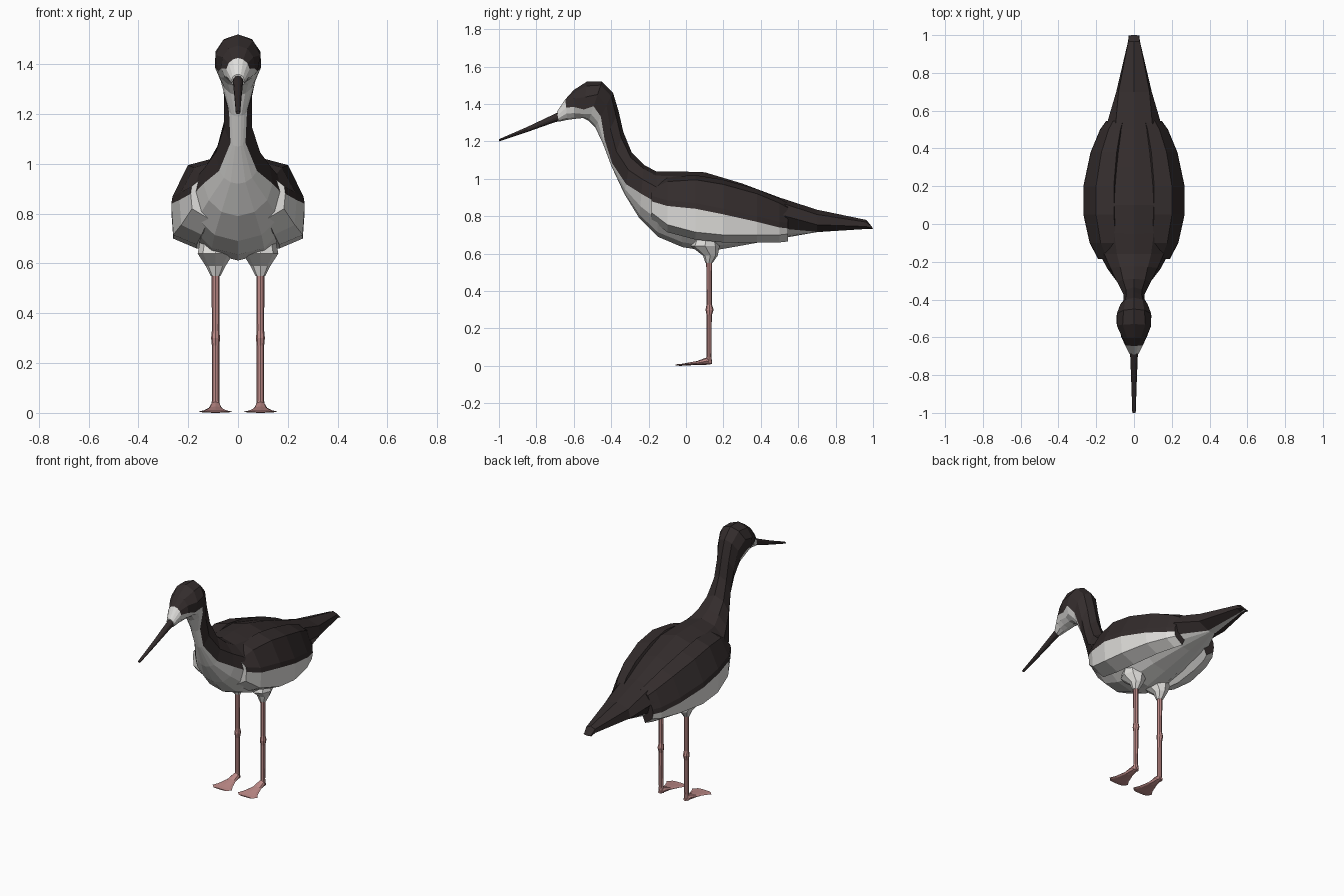
import bpy, bmesh, math
from mathutils import Vector


def material(name, rgb):
    m = bpy.data.materials.new(name)
    m.diffuse_color = (*rgb, 1)
    return m


BLACK = material("dark plumage", (0.033, 0.025, 0.025))
WHITE = material("white plumage", (0.74, 0.73, 0.71))
PINK = material("pink legs", (0.52, 0.26, 0.25))


def skin(name, rings, mats, rule=lambda i, j: 0, mirror=False):
    """Bridge closed rings of points; rule(i, j) picks the material per face."""
    bm = bmesh.new()
    vs = [[bm.verts.new(p) for p in r] for r in rings]
    n = len(vs[0])
    for i in range(len(vs) - 1):
        for j in range(n):
            k = (j + 1) % n
            f = bm.faces.new((vs[i][j], vs[i][k], vs[i + 1][k], vs[i + 1][j]))
            f.material_index = rule(i, j)
    bm.faces.new(vs[0]).material_index = rule(0, 0)
    bm.faces.new(vs[-1]).material_index = rule(len(vs) - 2, 0)
    bmesh.ops.recalc_face_normals(bm, faces=bm.faces)
    me = bpy.data.meshes.new(name)
    bm.to_mesh(me)
    bm.free()
    for m in mats:
        me.materials.append(m)
    ob = bpy.data.objects.new(name, me)
    bpy.context.collection.objects.link(ob)
    if mirror:
        ob.modifiers.new("mirror", 'MIRROR')
    return ob


def ring(ty, tz, by, bz, w, border=90, x=0.0, n=3):
    """Ellipse from top point to bottom point; one vertex sits on the colour border."""
    t, b = Vector((x, ty, tz)), Vector((x, by, bz))
    c, u = (t + b) / 2, (t - b) / 2
    half = [border * i / n for i in range(n)]
    half += [border + (180 - border) * i / n for i in range(n + 1)]
    angles = half + [-a for a in half[-2:0:-1]]
    return [c + u * math.cos(math.radians(a)) + Vector((w * math.sin(math.radians(a)), 0, 0))
            for a in angles]


# body, neck and head: top y z, bottom y z, half width, colour border angle
BODY = [
    (0.995, 0.742, 1.0, 0.732, 0.03, 170),
    (0.965, 0.78, 0.965, 0.732, 0.036, 176),
    (0.70, 0.835, 0.70, 0.715, 0.10, 165),
    (0.50, 0.90, 0.50, 0.68, 0.155, 120),
    (0.30, 0.975, 0.28, 0.64, 0.195, 99),
    (0.10, 1.035, 0.12, 0.612, 0.22, 95),
    (-0.05, 1.04, -0.02, 0.635, 0.21, 90),
    (-0.16, 1.04, -0.15, 0.69, 0.185, 88),
    (-0.225, 1.075, -0.25, 0.79, 0.14, 95),
    (-0.29, 1.14, -0.33, 0.92, 0.09, 122),
    (-0.335, 1.25, -0.40, 1.07, 0.057, 148),
    (-0.36, 1.36, -0.445, 1.19, 0.056, 140),
    (-0.39, 1.46, -0.485, 1.275, 0.075, 112),
    (-0.45, 1.52, -0.52, 1.31, 0.096, 105),
    (-0.53, 1.52, -0.55, 1.325, 0.092, 122),
    (-0.60, 1.475, -0.60, 1.32, 0.068, 100),
    (-0.645, 1.425, -0.635, 1.315, 0.048, 78),
    (-0.69, 1.36, -0.68, 1.305, 0.026, 78),
]
LAST = len(BODY) - 2
skin("body_neck_head", [ring(*r) for r in BODY], [BLACK, WHITE],
     lambda i, j: 1 if 3 <= j < 9 or i == LAST else 0)

# long bill
skin("bill", [ring(-0.67, 1.362, -0.67, 1.31, 0.023), ring(-0.70, 1.348, -0.70, 1.303, 0.02),
              ring(-0.85, 1.277, -0.85, 1.25, 0.014), ring(-1.0, 1.212, -1.0, 1.2, 0.009)], [BLACK])

# folded wings: y, outer x, top z, colour border z, bottom z
WING = [
    (-0.185, 0.19, 0.96, 0.88, 0.82),
    (-0.10, 0.235, 1.0, 0.855, 0.755),
    (0.05, 0.268, 1.01, 0.84, 0.715),
    (0.20, 0.268, 0.985, 0.81, 0.70),
    (0.38, 0.23, 0.935, 0.77, 0.70),
    (0.50, 0.18, 0.885, 0.74, 0.70),
    (0.545, 0.148, 0.86, 0.735, 0.705),
]
skin("wing", [[(0.04, y, (t + b) / 2), (0.4 * X, y, t + 0.01), (0.75 * X, y, t - 0.015),
               (0.98 * X, y, m + 0.03), (X, y, m), (0.97 * X, y, b), (0.62 * X, y, b - 0.04)]
              for y, X, t, m, b in WING], [BLACK, WHITE],
     lambda i, j: 1 if j >= 4 or (j == 0 and i == 0) else 0, mirror=True)


def column(rows):
    """Upright rings: z, front y, back y, half width."""
    return [ring(f, z, b, z, w, x=0.09, n=2) for z, f, b, w in rows]


# feathered thighs
skin("thigh", column([(0.70, 0.05, 0.16, 0.06), (0.64, 0.025, 0.18, 0.072),
                      (0.59, 0.09, 0.17, 0.04), (0.55, 0.104, 0.142, 0.02)]), [WHITE], mirror=True)

# thin legs with a slight joint
skin("leg", column([(0.56, 0.108, 0.14, 0.016), (0.33, 0.11, 0.138, 0.015),
                    (0.30, 0.104, 0.148, 0.018), (0.27, 0.11, 0.138, 0.015),
                    (0.05, 0.11, 0.136, 0.015), (0.012, 0.105, 0.14, 0.018)]), [PINK], mirror=True)

# webbed feet
skin("foot", [ring(y, t, y, b, w, x=0.09, n=2) for y, t, b, w in
              [(0.14, 0.025, 0.01, 0.01), (0.11, 0.045, 0.006, 0.022), (0.06, 0.026, 0.005, 0.03),
               (0.0, 0.015, 0.002, 0.05), (-0.03, 0.01, 0.0, 0.069), (-0.055, 0.008, 0.002, 0.045)]],
     [PINK], mirror=True)
